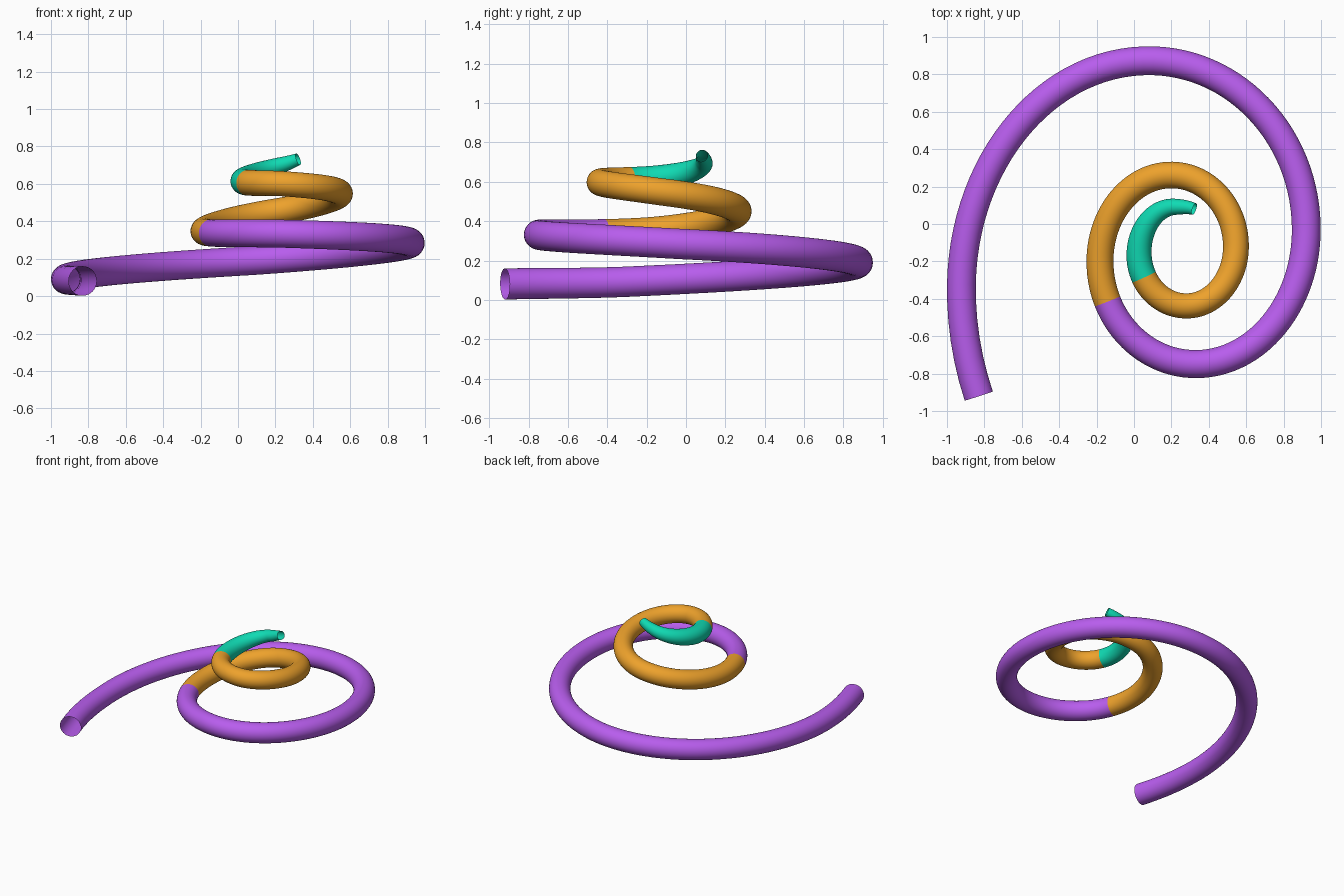
import bpy
from math import sin, cos, pi
from mathutils import Vector

if "Cube" in bpy.data.objects:
    bpy.data.objects.remove(bpy.data.objects["Cube"])

# Spiral knots: quarter-turn position u, x, y, z, tube radius
KNOTS = [
    (-0.20, -0.830, -0.920, 0.081, 0.079),
    (0, -0.923, -0.350, 0.090, 0.077),
    (1, 0.080, 0.873, 0.190, 0.077),
    (2, 0.921, -0.030, 0.284, 0.077),
    (3, 0.330, -0.749, 0.331, 0.075),
    (4, -0.182, -0.200, 0.347, 0.072),
    (5, 0.200, 0.262, 0.450, 0.071),
    (6, 0.545, -0.120, 0.548, 0.069),
    (7, 0.280, -0.438, 0.598, 0.067),
    (8, 0.027, -0.160, 0.615, 0.067),
    (9, 0.220, 0.092, 0.698, 0.043),
    (9.25, 0.322, 0.080, 0.732, 0.032),
]
SIDES = 40
# Tangent direction (top view) at each knot, clockwise sweep
TANGENTS = [(-0.316, 0.949)] + [[(0, 1), (1, 0), (0, -1), (-1, 0)][i % 4] for i in range(10)] + [(0.94, -0.34)]


def hermite(i, c, t):
    """Smooth interpolation of column c inside segment i."""
    def slope(k):
        a, b = max(k - 1, 0), min(k + 1, len(KNOTS) - 1)
        return (KNOTS[b][c] - KNOTS[a][c]) / (KNOTS[b][0] - KNOTS[a][0])
    h = KNOTS[i + 1][0] - KNOTS[i][0]
    p, q = KNOTS[i][c], KNOTS[i + 1][c]
    return ((2*t**3 - 3*t**2 + 1) * p + (t**3 - 2*t**2 + t) * h * slope(i)
            + (3*t**2 - 2*t**3) * q + (t**3 - t**2) * h * slope(i + 1))


def centre(u):
    """Centre point and radius of the tube at u."""
    i = max(k for k in range(len(KNOTS) - 1) if KNOTS[k][0] <= u or k == 0)
    a, b = KNOTS[i], KNOTS[i + 1]
    t = (u - a[0]) / (b[0] - a[0])
    p, q = Vector(a[1:3]), Vector(b[1:3])
    d = q - p
    t0, t1 = Vector(TANGENTS[i]), Vector(TANGENTS[i + 1])
    if 0 < i < len(KNOTS) - 2:      # quarter ellipse
        k0, k1 = 0.5523 * abs(d.dot(t0)), 0.5523 * abs(d.dot(t1))
    else:                           # short end pieces
        k0 = k1 = d.length / 3
    xy = (p * (1-t)**3 + (p + t0*k0) * 3*t*(1-t)**2
          + (q - t1*k1) * 3*t*t*(1-t) + q * t**3)
    return Vector((xy.x, xy.y, hermite(i, 3, t))), hermite(i, 4, t)


def tube(name, u0, u1, rgb):
    """Open-ended tapered tube along the spiral."""
    n = int((u1 - u0) * 28)
    verts, faces = [], []
    for j in range(n + 1):
        u = u0 + (u1 - u0) * j / n
        p, r = centre(u)
        lo, hi = max(u - 0.01, KNOTS[0][0]), min(u + 0.01, KNOTS[-1][0])
        along = (centre(hi)[0] - centre(lo)[0]).normalized()
        side = along.cross(Vector((0, 0, 1))).normalized()
        up = side.cross(along)
        for s in range(SIDES):
            a = 2 * pi * s / SIDES
            verts.append(p + r * (cos(a) * side + sin(a) * up))
    for j in range(n):
        for s in range(SIDES):
            e = (s + 1) % SIDES
            faces.append((j*SIDES + s, j*SIDES + e, (j+1)*SIDES + e, (j+1)*SIDES + s))
    mesh = bpy.data.meshes.new(name)
    mesh.from_pydata(verts, [], faces)
    mesh.flip_normals()
    mesh.polygons.foreach_set("use_smooth", [True] * len(faces))
    # Keep outward normals
    f = mesh.polygons[0]
    if f.normal.dot(f.center - centre(u0)[0]) < 0:
        mesh.flip_normals()
    mat = bpy.data.materials.new(name + "_colour")
    mat.diffuse_color = (*rgb, 1)
    mat.use_nodes = True
    mat.node_tree.nodes["Principled BSDF"].inputs["Base Color"].default_value = mat.diffuse_color
    mesh.materials.append(mat)
    bpy.context.collection.objects.link(bpy.data.objects.new(name, mesh))


# One full turn per colour, then the tapering tip
tube("outer_coil", -0.20, 3.75, (0.48, 0.11, 0.85))
tube("middle_coil", 3.75, 7.71, (0.85, 0.36, 0.025))
tube("inner_tip", 7.71, 9.25, (0.005, 0.70, 0.45))
